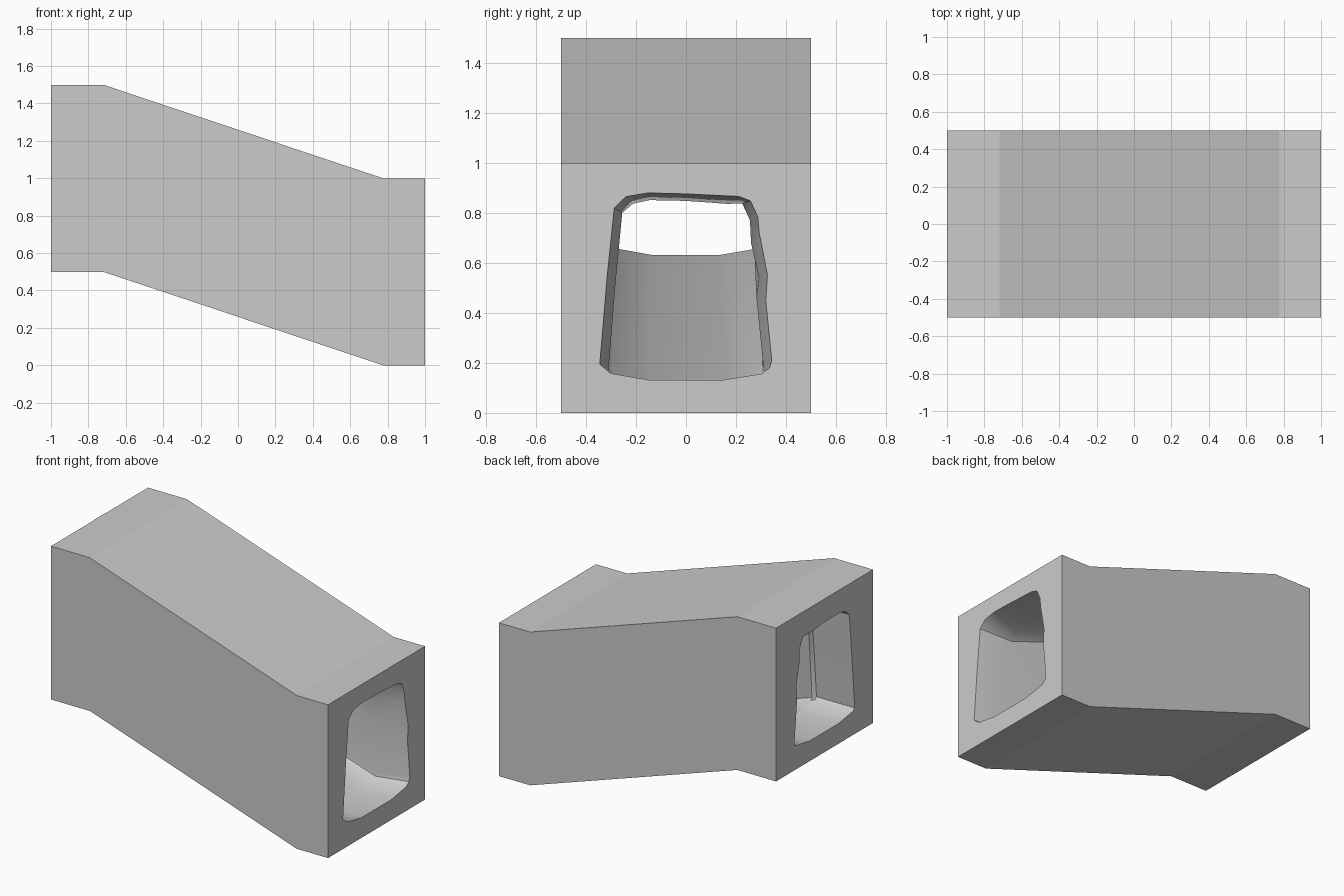
import bpy, bmesh, math

if "Cube" in bpy.data.objects:
    bpy.data.objects.remove(bpy.data.objects["Cube"])


def finish(bm, name, smooth=False):
    mesh = bpy.data.meshes.new(name)
    bm.to_mesh(mesh)
    bm.free()
    obj = bpy.data.objects.new(name, mesh)
    bpy.context.collection.objects.link(obj)
    if smooth:
        bpy.ops.object.select_all(action='DESELECT')
        obj.select_set(True)
        bpy.context.view_layer.objects.active = obj
        bpy.ops.object.shade_smooth_by_angle(angle=math.radians(35))
    return obj


# Rough-hewn passage sections (y, z) at the wide mouth and just inside it
MOUTH = [(-.345, .195), (-.315, .55), (-.287, .82), (-.24, .865), (-.15, .88),
         (0, .876), (.21, .866), (.258, .848), (.287, .785), (.293, .72),
         (.326, .55), (.319, .45), (.343, .21), (.334, .18), (.305, .157),
         (.15, .132), (-.15, .132), (-.3, .158)]
INNER = [(-.31, .17), (-.282, .52), (-.255, .80), (-.212, .837), (-.145, .851),
         (0, .848), (.165, .836), (.225, .838), (.256, .77), (.26, .68),
         (.292, .54), (.282, .46), (.31, .18), (.308, .166), (.295, .155),
         (.15, .132), (-.15, .132), (-.295, .156)]


def section(pts, x, lift=0.0, sy=1.0):
    return [(x, y * sy, z + lift) for y, z in pts]


far_mouth = section(INNER, -1, .5)
near_mouth = section(MOUTH, 1)

# Outer block: sloped side profile
profile = [(-1, .5), (-.72, .5), (.775, 0), (1, 0),
           (1, 1), (.775, 1), (-.72, 1.5), (-1, 1.5)]
bm = bmesh.new()
left = [bm.verts.new((x, -.5, z)) for x, z in profile]
right = [bm.verts.new((x, .5, z)) for x, z in profile]
bm.faces.new(left)
bm.faces.new(right[::-1])
for i in range(8):
    j = (i + 1) % 8
    if i not in (3, 7):
        bm.faces.new((left[j], left[i], right[i], right[j]))

# End walls with passage openings
for i, loop in ((3, near_mouth), (7, far_mouth)):
    j = (i + 1) % 8
    frame = [left[i], left[j], right[j], right[i]]
    hole = [bm.verts.new(p) for p in loop]
    edges = []
    for ring in (frame, hole):
        for a, b in zip(ring, ring[1:] + ring[:1]):
            edges.append(bm.edges.get((a, b)) or bm.edges.new((a, b)))
    sx = profile[i][0]
    bmesh.ops.triangle_fill(bm, use_beauty=True, edges=edges, normal=(sx, 0, 0))
bmesh.ops.recalc_face_normals(bm, faces=bm.faces)
finish(bm, "outer_block")

# Passage lining: flared mouth, sloping run, small step, level exit
rings = [near_mouth, section(INNER, .775), section(INNER, -.71, .5, .92),
         section(INNER, -.725, .5), far_mouth]
bm = bmesh.new()
vr = [[bm.verts.new(p) for p in r] for r in rings]
n = len(INNER)
for a, b in zip(vr, vr[1:]):
    for k in range(n):
        m = (k + 1) % n
        f = bm.faces.new((a[k], a[m], b[m], b[k]))
        f.normal_update()
bm.normal_update()
# Orient the lining towards the passage
floor = min(bm.faces, key=lambda f: f.calc_center_median().z)
if floor.normal.z < 0:
    bmesh.ops.reverse_faces(bm, faces=bm.faces)
finish(bm, "passage_lining", True)

# Direction markers on the roof
for name, x0, x1, z in (("upper_arrow", -1, -.93, 1.502),
                        ("lower_arrow", .935, 1, 1.002)):
    bm = bmesh.new()
    bm.faces.new([bm.verts.new(p) for p in
                  ((x0, -.06, z), (x1, 0, z), (x0, .06, z))])
    finish(bm, name)
